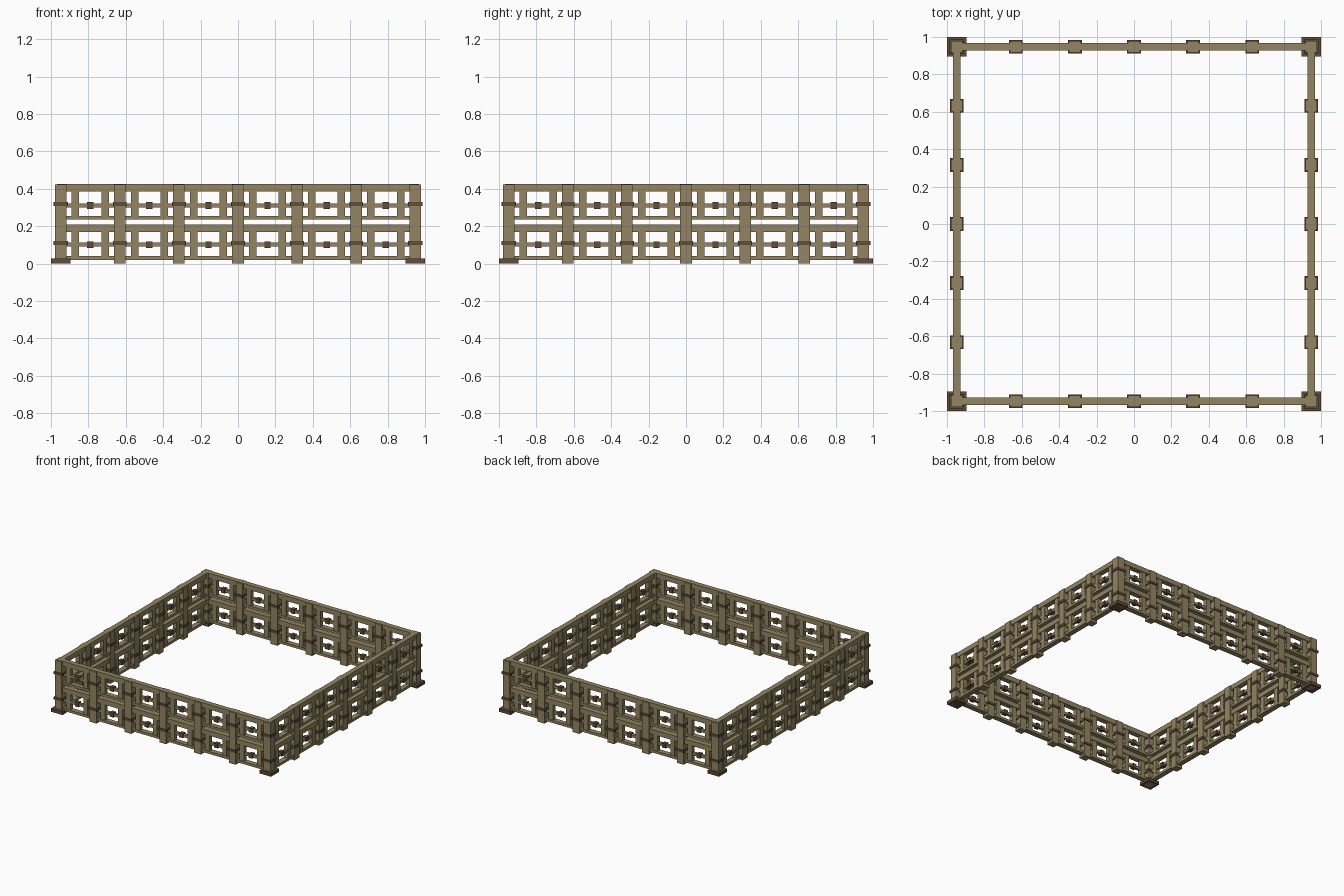
import bpy, bmesh
from mathutils import Matrix, Vector
from math import pi

if "Cube" in bpy.data.objects:
    bpy.data.objects.remove(bpy.data.objects["Cube"])


def make_mat(name, col):
    m = bpy.data.materials.new(name)
    m.diffuse_color = (*col, 1)
    m.use_nodes = True
    m.node_tree.nodes["Principled BSDF"].inputs["Base Color"].default_value = m.diffuse_color
    return m


WOOD = make_mat("khaki wood", (0.29, 0.235, 0.12))
BAND = make_mat("dark brown", (0.115, 0.075, 0.042))

R = 0.948        # distance of the fence line from the centre
STEP = 0.316     # post spacing
TOP = 0.425


def build(name, boxes, mat):
    """One object from boxes (x0, x1, y0, y1, z0, z1), given for the front side,
    repeated around the four sides."""
    bm = bmesh.new()
    for k in range(4):
        rot = Matrix.Rotation(k * pi / 2, 4, 'Z')
        for x0, x1, y0, y1, z0, z1 in boxes:
            c = Vector(((x0 + x1) / 2, (y0 + y1) / 2, (z0 + z1) / 2))
            s = Matrix.Diagonal((x1 - x0, y1 - y0, z1 - z0, 1))
            bmesh.ops.create_cube(bm, size=1, matrix=rot @ Matrix.Translation(c) @ s)
    me = bpy.data.meshes.new(name)
    bm.to_mesh(me)
    bm.free()
    me.materials.append(mat)
    ob = bpy.data.objects.new(name, me)
    bpy.context.collection.objects.link(ob)


def box(x, w, d, z0, z1, y=-R):
    return (x - w / 2, x + w / 2, y - d / 2, y + d / 2, z0, z1)


mids = [STEP * i for i in range(-2, 3)]
bays = [STEP * (i + 0.5) for i in range(-3, 3)]
bands = [(0.1, 0.12), (0.308, 0.328)]

# posts
build("corner_posts", [box(-R, 0.062, 0.062, 0.0, TOP - 0.002)], WOOD)
build("middle_posts", [box(x, 0.062, 0.06, 0, TOP - 0.002) for x in mids], WOOD)

# feet and bands
build("corner_feet", [box(-R, 0.104, 0.104, 0, 0.027)], BAND)
build("corner_bands", [box(-R, 0.076, 0.076, a, b) for a, b in bands], BAND)
build("middle_bands", [box(x, 0.074, 0.074, a, b) for x in mids for a, b in bands], BAND)

# long rails of the two panel rows, ending at the corner posts
rails = [(0.385, TOP), (0.235, 0.255), (0.17, 0.21), (0.02, 0.04)]
build("rails", [(-R - 0.02, R - 0.02, -R - 0.021, -R + 0.021, a, b) for a, b in rails], WOOD)

# upright slats, two in each bay
build("slats", [box(x + s * 0.079, 0.04, 0.034, a, b)
                for x in bays for s in (-1, 1)
                for a, b in ((0.25, 0.39), (0.035, 0.175))], WOOD)

# thin middle rails with a small block in each bay
build("middle_rails", [(-R, R, -R - 0.011, -R + 0.011, z, z + 0.022)
                       for z in (0.09, 0.3)], WOOD)
build("centre_blocks", [box(x, 0.034, 0.034, z, z + 0.036)
                        for x in bays for z in (0.083, 0.293)], BAND)
